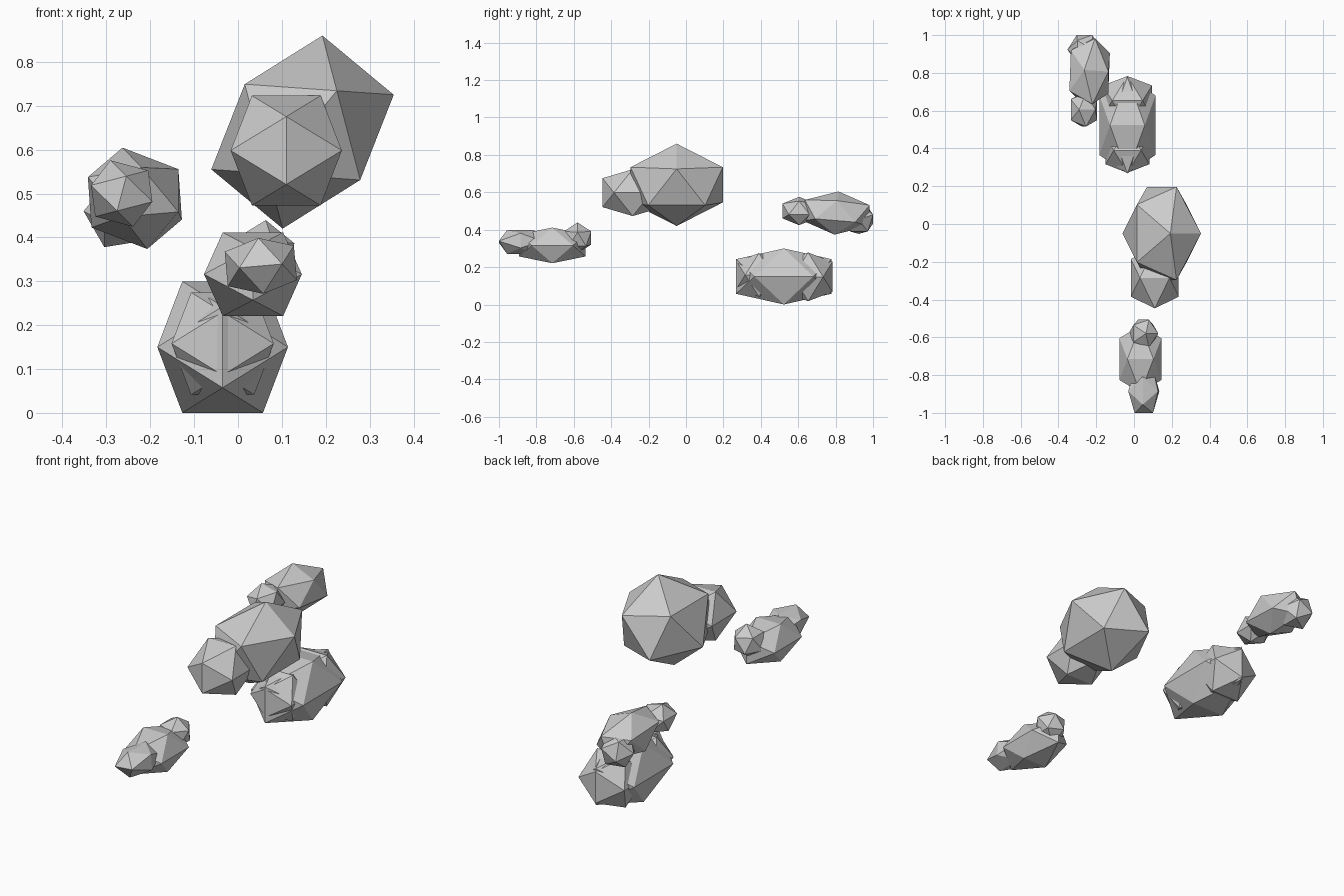
import bpy, bmesh
from math import radians
from mathutils import Matrix, Vector, Euler

if "Cube" in bpy.data.objects:
    bpy.data.objects.remove(bpy.data.objects["Cube"])

# Upright icosahedron: every lump is a stretched, turned copy of it
S, L = 0.5257, 0.8507
CORNERS = []
for p in (-1, 1):
    for q in (-1, 1):
        CORNERS += [(p * S, 0, q * L), (0, p * L, q * S), (p * L, q * S, 0)]


def puff_group(name, puffs):
    """One cloud: puffs are (centre, scale, rotation in degrees)."""
    bm = bmesh.new()
    for centre, scale, rot in puffs:
        m = (Matrix.Translation(centre)
             @ Euler([radians(a) for a in rot]).to_matrix().to_4x4()
             @ Matrix.Diagonal((*scale, 1)))
        verts = [bm.verts.new(m @ Vector(c)) for c in CORNERS]
        bmesh.ops.convex_hull(bm, input=verts)
    bmesh.ops.recalc_face_normals(bm, faces=bm.faces)
    me = bpy.data.meshes.new(name)
    bm.to_mesh(me)
    bm.free()
    bpy.context.collection.objects.link(bpy.data.objects.new(name, me))


# Large high cloud with one small puff at the front
puff_group("high_cloud", [
    ((0.147, -0.05, 0.64), (0.201, 0.29, 0.233), (0, 39.7, 0)),
    ((0.11, -0.285, 0.598), (0.149, 0.19, 0.147), (0, 0, 0)),
])
# Low cloud with a puff at each end
puff_group("low_cloud", [
    ((-0.035, 0.523, 0.15), (0.175, 0.3, 0.176), (0, 0, 0)),
    ((-0.035, 0.39, 0.158), (0.137, 0.14, 0.137), (0, 0, 0)),
    ((-0.035, 0.653, 0.148), (0.153, 0.153, 0.153), (0, 0, 0)),
])
# Left rear cloud
puff_group("left_cloud", [
    ((-0.235, 0.805, 0.489), (0.13, 0.205, 0.115), (-5, 21, -4)),
    ((-0.265, 0.605, 0.5), (0.085, 0.105, 0.078), (0, 15, 0)),
    ((-0.262, 0.924, 0.457), (0.09, 0.09, 0.09), (0, 60, 0)),
])
# Small front cloud
puff_group("front_cloud", [
    ((0.034, -0.715, 0.316), (0.131, 0.21, 0.112), (0, 0, 0)),
    ((0.052, -0.885, 0.335), (0.075, 0.136, 0.093), (0, 85, 0)),
    ((0.05, -0.58, 0.356), (0.08, 0.086, 0.086), (0, 39, 0)),
])
